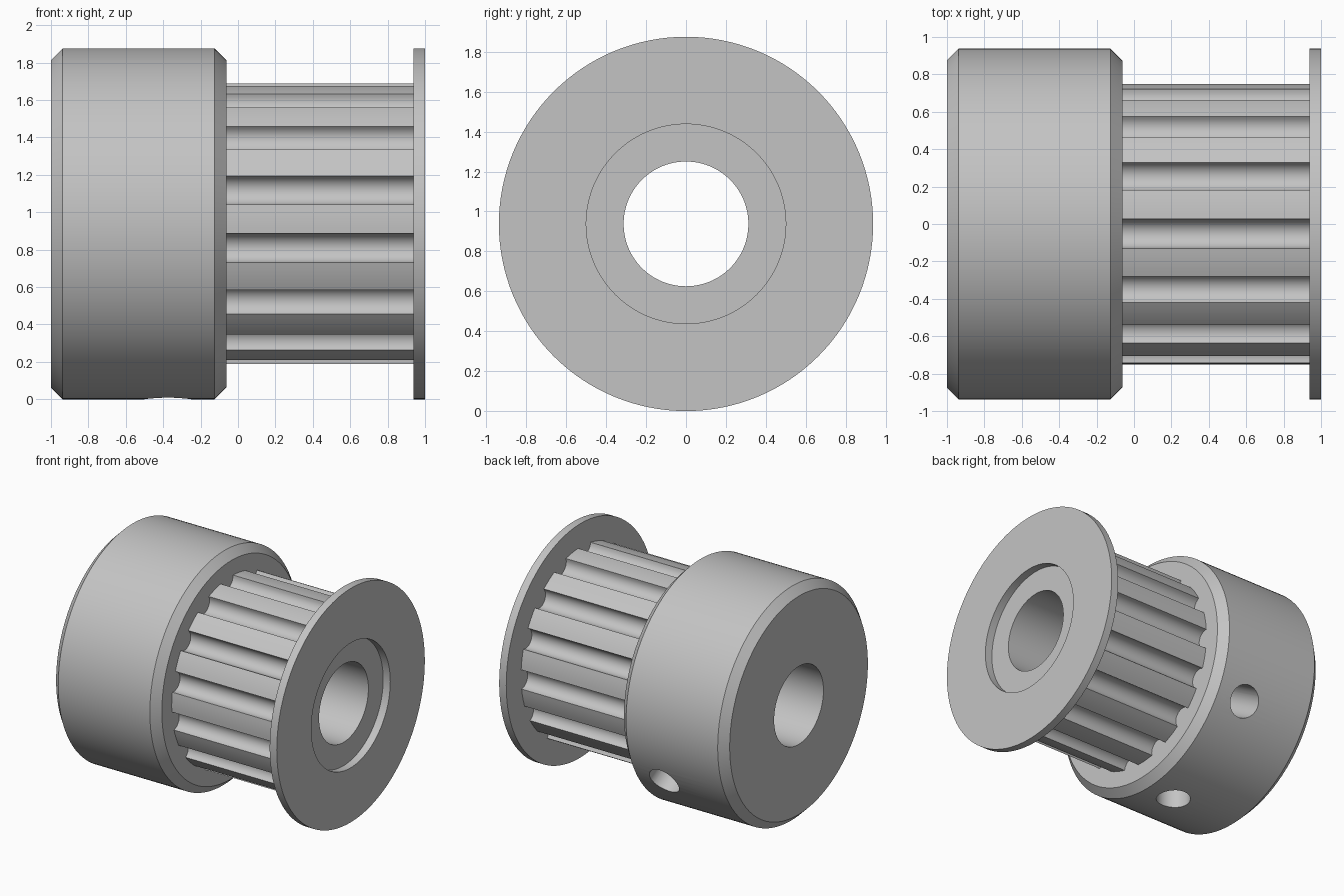
import bpy, bmesh, math
from mathutils import Matrix, Vector

R = 0.9375                  # hub and flange radius, also the axle height
BORE, RECESS, TOOTH_R = 0.3125, 0.5, 0.75
HUB_END, FLANGE_IN = -0.0625, 0.9375
CHAMFER = 0.0625
TEETH, SEGMENTS = 15, 128

cube = bpy.data.objects.get("Cube")
if cube:
    bpy.data.objects.remove(cube, do_unlink=True)

metal = bpy.data.materials.new("grey_metal")
metal.use_nodes = True
grey = (0.55, 0.55, 0.55, 1)
metal.diffuse_color = grey
metal.node_tree.nodes["Principled BSDF"].inputs["Base Color"].default_value = grey


def make_object(name, bm):
    bmesh.ops.recalc_face_normals(bm, faces=bm.faces)
    mesh = bpy.data.meshes.new(name)
    bm.to_mesh(mesh)
    bm.free()
    mesh.materials.append(metal)
    obj = bpy.data.objects.new(name, mesh)
    bpy.context.collection.objects.link(obj)
    return obj


def on_axle(x, r, angle):
    return Vector((x, r * math.cos(angle), R + r * math.sin(angle)))


def lathe(name, profile):
    """Revolve a closed (x, radius) profile around the axle."""
    bm = bmesh.new()
    rings = [[bm.verts.new(on_axle(x, r, math.tau * i / SEGMENTS)) for x, r in profile]
             for i in range(SEGMENTS)]
    n = len(profile)
    for i, ring in enumerate(rings):
        after = rings[(i + 1) % SEGMENTS]
        for j in range(n):
            k = (j + 1) % n
            bm.faces.new((ring[j], ring[k], after[k], after[j]))
    return make_object(name, bm)


def cylinder(name, centre, direction, radius, depth, segments):
    bm = bmesh.new()
    turn = Vector(direction).to_track_quat('Z', 'Y').to_matrix().to_4x4()
    bmesh.ops.create_cone(bm, cap_ends=True, segments=segments, radius1=radius,
                          radius2=radius, depth=depth,
                          matrix=Matrix.Translation(centre) @ turn)
    return make_object(name, bm)


def activate(obj):
    bpy.ops.object.select_all(action='DESELECT')
    obj.select_set(True)
    bpy.context.view_layer.objects.active = obj


def cut(obj, cutter):
    cutter.hide_render = True
    mod = obj.modifiers.new("cut", 'BOOLEAN')
    mod.operation, mod.solver, mod.object = 'DIFFERENCE', 'EXACT', cutter
    activate(obj)
    bpy.ops.object.modifier_apply(modifier=mod.name)
    bpy.data.objects.remove(cutter, do_unlink=True)


# Chamfered hub with a through bore
hub = lathe("hub", [(-1, BORE), (-1, R - CHAMFER), (-1 + CHAMFER, R),
                    (HUB_END - CHAMFER, R), (HUB_END, R - CHAMFER), (HUB_END, BORE)])

# Two radial set screw holes reaching the bore
for degrees in (-90, -30):
    a = math.radians(degrees)
    cut(hub, cylinder("screw_hole_cutter", on_axle(-0.375, 0.65, a),
                      (0, math.cos(a), math.sin(a)), 0.125, 0.9, 40))

# Toothed barrel: flat-topped lands between half-round grooves
pitch = math.tau / TEETH
half = math.radians(6)
groove_r = TOOTH_R * math.sin(half)
groove_c = TOOTH_R * math.cos(half)
outline = []
for t in range(TEETH):
    mid = math.radians(94) + t * pitch
    for s in range(13):
        b = -math.pi / 2 + math.pi * s / 12
        y, z = groove_c - groove_r * math.cos(b), groove_r * math.sin(b)
        outline.append((math.hypot(y, z), mid + math.atan2(z, y)))
    for s in range(1, 5):
        outline.append((TOOTH_R, mid + half + (pitch - 2 * half) * s / 5))

bm = bmesh.new()
face = bm.faces.new([bm.verts.new(on_axle(HUB_END, r, a)) for r, a in outline])
grown = bmesh.ops.extrude_face_region(bm, geom=[face], use_keep_orig=True)
bmesh.ops.translate(bm, vec=(FLANGE_IN - HUB_END, 0, 0),
                    verts=[v for v in grown["geom"] if isinstance(v, bmesh.types.BMVert)])
barrel = make_object("toothed_barrel", bm)
cut(barrel, cylinder("bore_cutter", (0, 0, R), (1, 0, 0), BORE, 3, SEGMENTS))

# Thin end flange whose larger opening leaves a shallow recess
flange = lathe("end_flange", [(FLANGE_IN, RECESS), (FLANGE_IN, R), (1, R), (1, RECESS)])

for obj in (hub, barrel, flange):
    activate(obj)
    bpy.ops.object.shade_smooth_by_angle(angle=math.radians(30))
